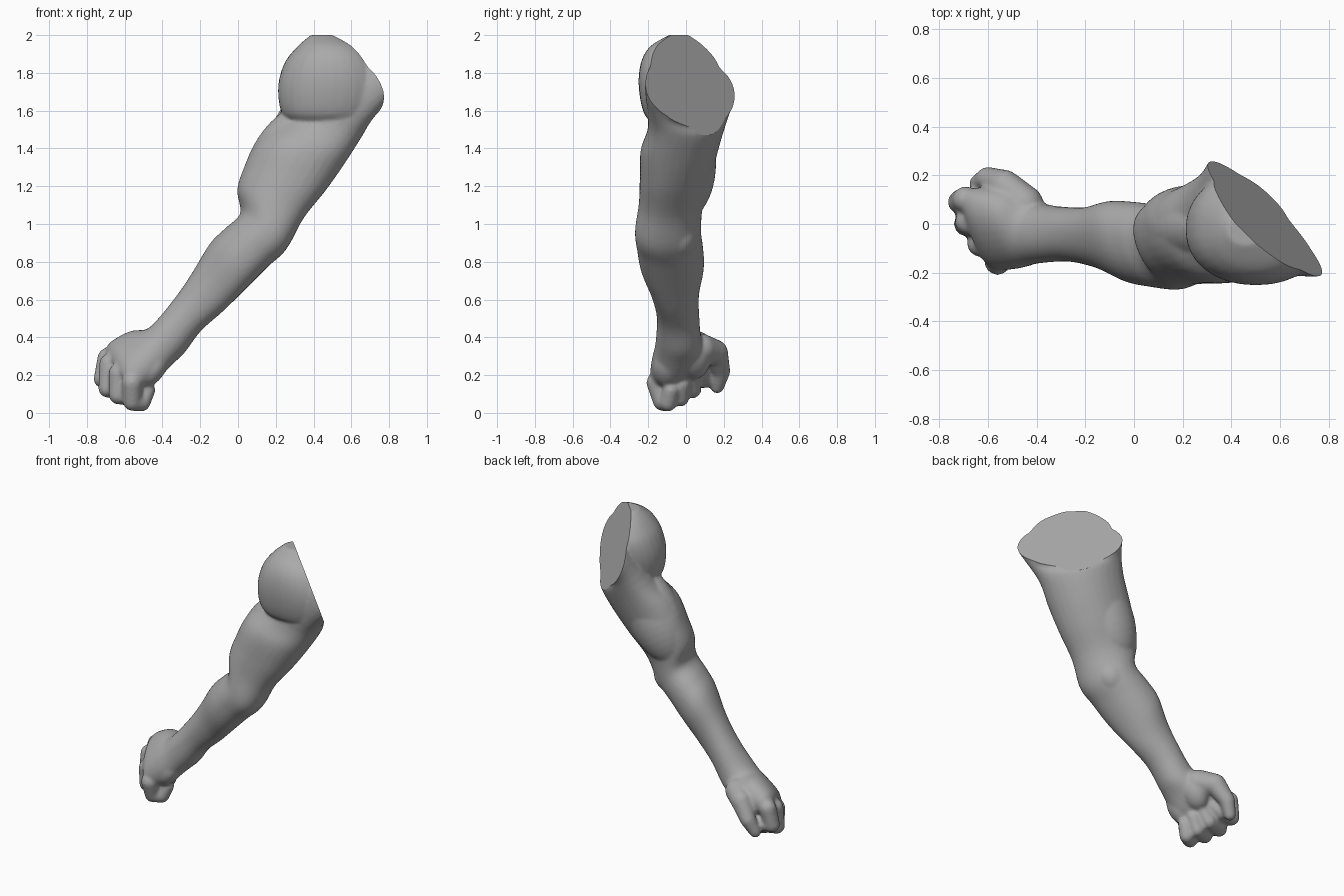
import bpy, bmesh, math
from mathutils import Vector as V, Matrix

cube = bpy.data.objects.get("Cube")
if cube:
    bpy.data.objects.remove(cube, do_unlink=True)

skin = bpy.data.materials.new("plain_grey")
skin.use_nodes = True
GREY = (0.4, 0.4, 0.4, 1)
skin.diffuse_color = GREY
skin.node_tree.nodes["Principled BSDF"].inputs["Base Color"].default_value = GREY

bm = bmesh.new()
CUT_POINT, CUT_NORMAL = V((0.45, -0.03, 2.0)), V((0.67, 0.66, 0.32)).normalized()


def spline(p, q, r, s, t):
    return 0.5 * (2*q + (r - p)*t + (2*p - 5*q + 4*r - s)*t*t + (3*q - p - 3*r + s)*t**3)


def loft(rings, sides=32, steps=5):
    """Closed smooth tube through elliptical rings given as (centre, half axis, half axis)."""
    rings = [[V(v) for v in r] for r in rings]
    ext = [rings[0]] + rings + [rings[-1]]
    dense = []
    for i in range(len(rings) - 1):
        for k in range(steps):
            dense.append([spline(*(ext[i + j][m] for j in range(4)), k / steps) for m in range(3)])
    dense.append(rings[-1])
    loops = []
    for c, a, b in dense:
        loop = []
        for k in range(sides):
            ang = math.tau * k / sides
            ca, sa = math.cos(ang), math.sin(ang)
            ca = math.copysign(abs(ca)**0.92, ca)
            sa = math.copysign(abs(sa)**0.92, sa)
            loop.append(bm.verts.new(c + a*ca + b*sa))
        loops.append(loop)
    faces = [bm.faces.new(loops[0]), bm.faces.new(loops[-1])]
    for p, q in zip(loops, loops[1:]):
        for k in range(sides):
            n = (k + 1) % sides
            faces.append(bm.faces.new((p[k], p[n], q[n], q[k])))
    bmesh.ops.recalc_face_normals(bm, faces=faces)


def ellipsoid(centre, radii, tilt):
    m = Matrix.Translation(centre) @ Matrix.Rotation(tilt, 4, 'Y') @ Matrix.Diagonal((*radii, 1))
    bmesh.ops.create_uvsphere(bm, u_segments=32, v_segments=20, radius=1, matrix=m)


def digit(points, radii):
    """Finger built from tapered capsules between the joints."""
    for i in range(len(points) - 1):
        verts = []
        for p, r in zip(points[i:i + 2], radii[i:i + 2]):
            verts += bmesh.ops.create_uvsphere(bm, u_segments=16, v_segments=10, radius=r,
                                               matrix=Matrix.Translation(p))["verts"]
        bmesh.ops.delete(bm, geom=list({f for v in verts for f in v.link_faces}), context='FACES_ONLY')
        out = bmesh.ops.convex_hull(bm, input=verts)
        bmesh.ops.delete(bm, geom=[g for g in out["geom_interior"] if isinstance(g, bmesh.types.BMVert)],
                         context='VERTS')


def section(lx, lz, rx, rz, y0, y1, skew=0.0):
    """Arm ring from its two side points and its depth range."""
    return (((lx + rx)/2, (y0 + y1)/2, (lz + rz)/2),
            ((lx - rx)/2, 0, (lz - rz)/2), (skew, (y1 - y0)/2, 0))


# Palm, forearm and upper arm as one loft
end_a, end_b = (-0.085, 0, 0.175), (-0.22, 0.24, -0.035)
end_c = V((0.545, 0.025, 1.72))
loft([
    ((-0.64, -0.03, 0.225), (-0.025, -0.035, 0.05), (-0.06, 0.14, 0.08)),
    ((-0.60, -0.02, 0.25), (-0.04, -0.05, 0.085), (-0.06, 0.16, 0.09)),
    ((-0.49, -0.02, 0.31), (-0.06, -0.04, 0.1), (-0.04, 0.155, 0.07)),
    section(-0.46, 0.46, -0.30, 0.30, -0.16, 0.085),
    section(-0.34, 0.60, -0.20, 0.43, -0.155, 0.07, -0.01),
    section(-0.24, 0.74, -0.08, 0.54, -0.185, 0.07, -0.03),
    section(-0.14, 0.90, 0.03, 0.65, -0.24, 0.095, -0.04),
    section(-0.06, 0.98, 0.15, 0.77, -0.26, 0.09, -0.04),
    section(0.02, 1.06, 0.25, 0.865, -0.27, 0.08, -0.04),
    section(0.005, 1.18, 0.34, 1.03, -0.25, 0.09, -0.05),
    section(0.035, 1.29, 0.46, 1.18, -0.245, 0.13, -0.05),
    section(0.11, 1.45, 0.565, 1.33, -0.24, 0.17, -0.05),
    section(0.23, 1.58, 0.64, 1.47, -0.2, 0.21, -0.09),
    (end_c, end_a, end_b),
    (end_c + CUT_NORMAL*0.12, end_a, end_b),
])

# Deltoid as a rounded cap
loft([((x, y, z), (rx, 0, 0), (0, ry, 0)) for x, y, z, rx, ry in (
    (0.48, -0.03, 1.52, 0.16, 0.12), (0.49, -0.03, 1.58, 0.255, 0.19),
    (0.50, -0.02, 1.72, 0.288, 0.23), (0.50, -0.01, 1.85, 0.255, 0.23),
    (0.49, -0.02, 1.94, 0.175, 0.17), (0.46, -0.03, 2.0, 0.075, 0.06))])

# Biceps, elbow and the two heels of the hand
ellipsoid((0.24, 0.0, 1.33), (0.18, 0.16, 0.33), 0.5)
ellipsoid((0.14, -0.04, 0.93), (0.11, 0.1, 0.12), 0.6)
ellipsoid((-0.45, 0.04, 0.285), (0.075, 0.09, 0.12), 0.6)
ellipsoid((-0.45, -0.1, 0.235), (0.065, 0.075, 0.11), 0.6)

# Curled fingers, index to little
for path, r in (
    (((-0.69, 0.10, 0.29), (-0.715, 0.09, 0.18), (-0.63, 0.1, 0.18), (-0.57, 0.075, 0.22)), 0.05),
    (((-0.68, 0.01, 0.26), (-0.69, 0.0, 0.13), (-0.58, 0.035, 0.125), (-0.53, 0.03, 0.19)), 0.05),
    (((-0.63, -0.08, 0.21), (-0.635, -0.075, 0.095), (-0.54, -0.03, 0.08), (-0.5, -0.02, 0.15)), 0.05),
    (((-0.56, -0.155, 0.16), (-0.56, -0.125, 0.06), (-0.51, -0.095, 0.055), (-0.48, -0.08, 0.12)), 0.05),
):
    digit(path, (r * 1.1, r, r * 0.95, r * 0.85))

# Thumb
digit(((-0.45, 0.08, 0.34), (-0.53, 0.155, 0.32), (-0.60, 0.185, 0.22), (-0.64, 0.165, 0.14)),
      (0.08, 0.068, 0.05, 0.038))

# Fuse everything into one skin
mesh = bpy.data.meshes.new("arm")
bm.to_mesh(mesh)
bm.free()
arm = bpy.data.objects.new("arm", mesh)
bpy.context.scene.collection.objects.link(arm)
remesh = arm.modifiers.new("fuse", 'REMESH')
remesh.mode, remesh.voxel_size = 'VOXEL', 0.01
smooth = arm.modifiers.new("soften", 'SMOOTH')
smooth.factor, smooth.iterations = 0.5, 8
bpy.context.view_layer.update()
fused = bpy.data.meshes.new_from_object(arm.evaluated_get(bpy.context.evaluated_depsgraph_get()))
arm.modifiers.clear()

# Flat cut across the shoulder, smooth skin elsewhere
bm = bmesh.new()
bm.from_mesh(fused)
bmesh.ops.bisect_plane(bm, geom=bm.verts[:] + bm.edges[:] + bm.faces[:], plane_co=CUT_POINT,
                       plane_no=CUT_NORMAL, clear_outer=True)
for f in bm.faces:
    f.smooth = True
cap = bmesh.ops.holes_fill(bm, edges=[e for e in bm.edges if e.is_boundary], sides=0)["faces"]
bmesh.ops.recalc_face_normals(bm, faces=bm.faces[:])
for f in cap:
    f.smooth = False
    for e in f.edges:
        e.smooth = False
bm.to_mesh(mesh)
bm.free()
bpy.data.meshes.remove(fused)
mesh.materials.clear()
mesh.materials.append(skin)
